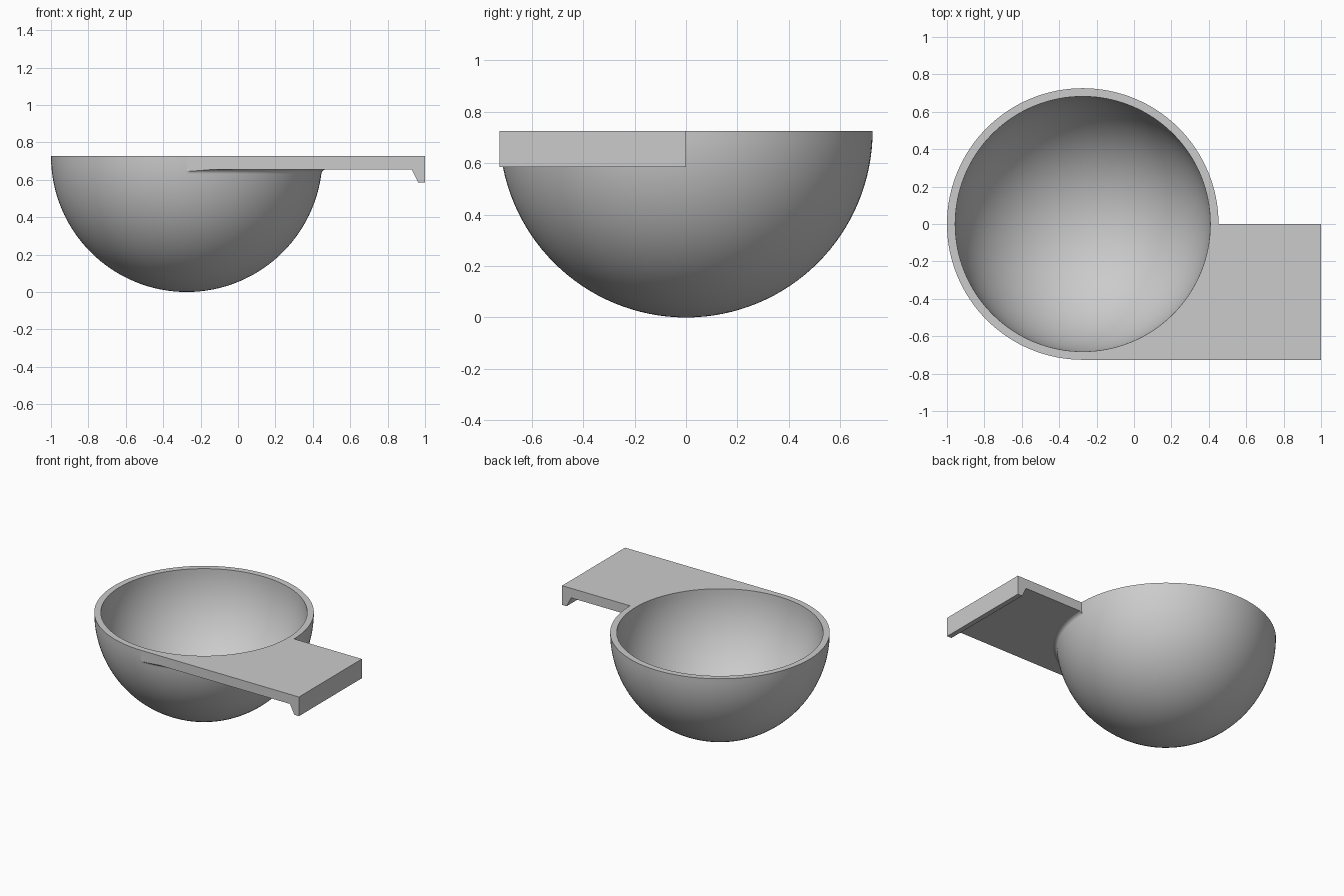
import bpy, bmesh, math
from mathutils import Vector

cube = bpy.data.objects.get("Cube")
if cube:
    bpy.data.objects.remove(cube, do_unlink=True)

R, R_IN = 0.726, 0.682          # outer and inner bowl radius
CX = -1 + R                     # bowl axis
TOP, UNDER, LIP = R, 0.656, 0.586
FILLET = 0.027

grey = bpy.data.materials.new("plain grey")
grey.use_nodes = True
colour = (0.6, 0.6, 0.6, 1)
grey.diffuse_color = colour
grey.node_tree.nodes["Principled BSDF"].inputs["Base Color"].default_value = colour


def finish(name, bm, smooth=False):
    bmesh.ops.remove_doubles(bm, verts=bm.verts, dist=1e-5)
    bmesh.ops.recalc_face_normals(bm, faces=bm.faces)
    mesh = bpy.data.meshes.new(name)
    bm.to_mesh(mesh)
    bm.free()
    mesh.materials.append(grey)
    obj = bpy.data.objects.new(name, mesh)
    bpy.context.collection.objects.link(obj)
    if smooth:
        bpy.ops.object.select_all(action="DESELECT")
        obj.select_set(True)
        bpy.context.view_layer.objects.active = obj
        bpy.ops.object.shade_smooth_by_angle(angle=math.radians(35))
    return obj


def revolve(profile, start, sweep, steps, closed=False):
    """Spin (radius, z) points about the bowl axis."""
    bm = bmesh.new()
    c, s = math.cos(start), math.sin(start)
    verts = [bm.verts.new((CX + r * c, r * s, z)) for r, z in profile]
    pairs = list(zip(verts, verts[1:]))
    if closed:
        pairs.append((verts[-1], verts[0]))
    edges = [bm.edges.new(p) for p in pairs]
    bmesh.ops.spin(bm, geom=verts + edges, cent=(CX, 0, 0), axis=(0, 0, 1),
                   angle=sweep, steps=steps, use_duplicate=False)
    return bm


def prism(points, offset):
    """Extrude a flat outline along an offset."""
    bm = bmesh.new()
    face = bm.faces.new([bm.verts.new(p) for p in points])
    out = bmesh.ops.extrude_face_region(bm, geom=[face], use_keep_orig=True)
    moved = [v for v in out["geom"] if isinstance(v, bmesh.types.BMVert)]
    bmesh.ops.translate(bm, verts=moved, vec=Vector(offset))
    return bm


def arc(radius, a, b, n, cx=0, cy=0):
    return [(cx + radius * math.cos(a + (b - a) * i / n),
             cy + radius * math.sin(a + (b - a) * i / n)) for i in range(n + 1)]


# Hollow hemispherical bowl with a flat rim
half = math.pi / 2
outer = arc(R, -half, 0, 32, cy=TOP)
inner = arc(R_IN, 0, -half, 32, cy=TOP)
finish("bowl", revolve(outer + inner, 0, 2 * math.pi, 128), True)

# Flat handle, tangent to the front of the bowl and wrapped around its wall
outline = [(1, -R), (1, 0)] + arc(R, 0, -half, 32, cx=CX)
finish("handle", prism([(x, y, TOP) for x, y in outline], (0, 0, UNDER - TOP)))

# Downturned lip with a sloped inner side
lip = [(0.928, UNDER), (0.963, LIP), (1, LIP), (1, UNDER)]
finish("handle_lip", prism([(x, -R, z) for x, z in lip], (0, R, 0)))

# Rounded fillet under the handle, trimmed flush with its front edge
drop = TOP - UNDER + FILLET
reach = math.sqrt((R + FILLET) ** 2 - drop ** 2)
touch = math.pi - math.atan2(drop, reach)
curve = arc(FILLET, half, touch, 8, cx=reach, cy=TOP - drop)
bowl_side = arc(R, -math.atan2(drop, reach), -math.asin((TOP - UNDER) / R), 4, cy=TOP)
fillet = revolve(curve + bowl_side[1:], -half, half, 64, closed=True)
bmesh.ops.bisect_plane(fillet, geom=fillet.verts[:] + fillet.edges[:] + fillet.faces[:],
                       plane_co=(0, -R, 0), plane_no=(0, -1, 0), clear_outer=True)
bmesh.ops.holes_fill(fillet, edges=[e for e in fillet.edges if e.is_boundary])
finish("handle_fillet", fillet, True)
